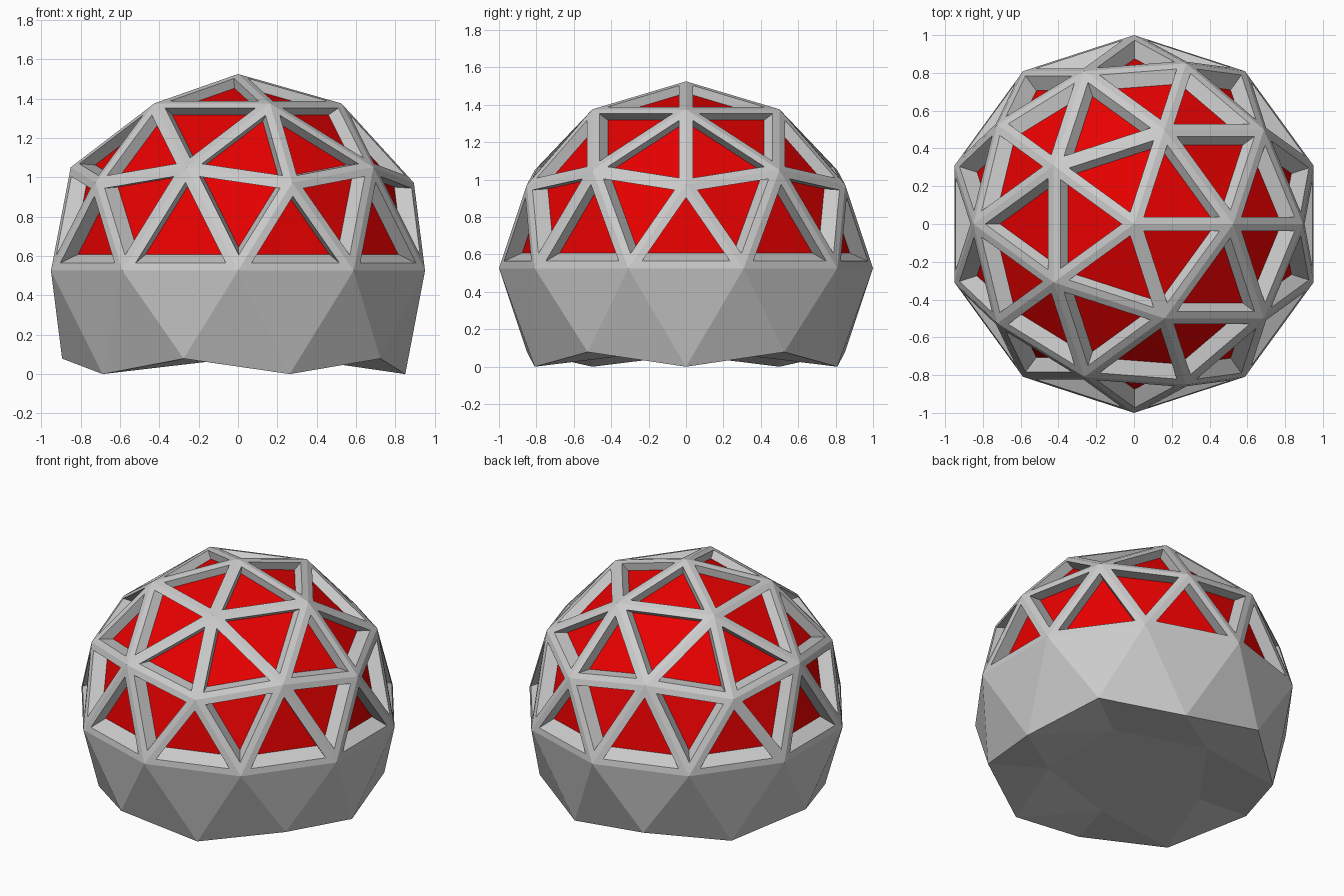
import bpy, bmesh
from mathutils import Vector

if "Cube" in bpy.data.objects:
    bpy.data.objects.remove(bpy.data.objects["Cube"])

BASE = 0.5257                     # height of the widest ring above the ground
RIM = 0.039                       # half width of a strut
PIVOT = Vector((0, 0, 0.479))     # centre the panels shrink towards
SHRINK = 0.9


def make_object(bm, name, material=None):
    mesh = bpy.data.meshes.new(name)
    bm.to_mesh(mesh)
    obj = bpy.data.objects.new(name, mesh)
    obj.location.z = BASE
    bpy.context.collection.objects.link(obj)
    if material:
        mesh.materials.append(material)
    return obj


# Faceted sphere, with its underside flattened into a shallow floor
bm = bmesh.new()
bmesh.ops.create_icosphere(bm, subdivisions=2, radius=1.0)
for v in bm.verts:
    if v.co.z < -0.6:
        v.co.z = -0.464

# Triangular struts and recess walls on every facet above the widest ring
panels = [f for f in bm.faces if f.calc_center_median().z > 0.05]
bmesh.ops.inset_individual(bm, faces=panels, thickness=RIM, use_even_offset=True)
bmesh.ops.inset_individual(bm, faces=panels, thickness=0.0002, use_even_offset=True)
for v in {v for f in panels for v in f.verts}:
    v.co = PIVOT + (v.co - PIVOT) * SHRINK

# Red panels at the bottom of the recesses
red = bpy.data.materials.new("red_panel")
red.diffuse_color = (0.8, 0.0, 0.0, 1.0)
red.use_nodes = True
red.node_tree.nodes["Principled BSDF"].inputs["Base Color"].default_value = red.diffuse_color
pm = bmesh.new()
for f in panels:
    pm.faces.new([pm.verts.new(v.co) for v in f.verts])
make_object(pm, "window_panels", red)
pm.free()

# Grey lattice dome and solid base
bmesh.ops.delete(bm, geom=panels, context='FACES')
make_object(bm, "dome_frame")
bm.free()
